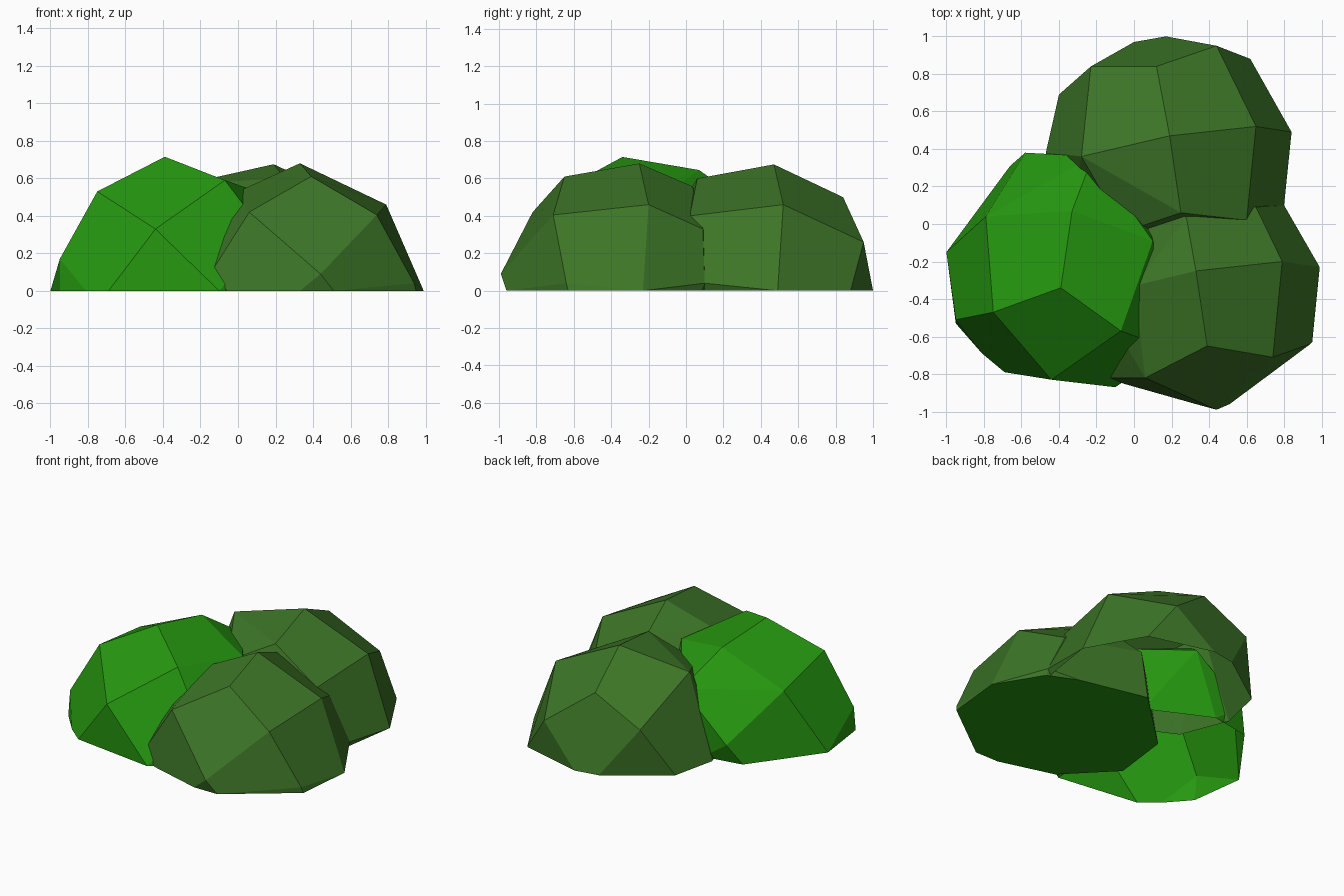
import bpy, bmesh, math

if "Cube" in bpy.data.objects:
    bpy.data.objects.remove(bpy.data.objects["Cube"])


def make_material(name, rgb):
    m = bpy.data.materials.new(name)
    m.diffuse_color = (*rgb, 1.0)
    m.use_nodes = True
    m.node_tree.nodes["Principled BSDF"].inputs["Base Color"].default_value = m.diffuse_color
    return m


bright = make_material("bright green", (0.019, 0.31, 0.005))
deep = make_material("deep green", (0.046, 0.178, 0.020))


def faceted_clump(name, rim, knuckles, mats, closed=False):
    """Convex low-poly dome from a ground outline and its upper corner points."""
    bm = bmesh.new()
    for x, y in rim:
        bm.verts.new((x, y, 0.0))
    for p in knuckles:
        bm.verts.new(p)
    hull = bmesh.ops.convex_hull(bm, input=bm.verts[:])
    loose = {g for g in hull["geom_interior"] + hull["geom_unused"]
             if isinstance(g, bmesh.types.BMVert)}
    bmesh.ops.delete(bm, geom=list(loose), context='VERTS')
    # merge nearly flat triangles into broad facets
    bmesh.ops.dissolve_limit(bm, angle_limit=math.radians(9),
                             verts=bm.verts[:], edges=bm.edges[:])
    bmesh.ops.recalc_face_normals(bm, faces=bm.faces[:])
    base = [f for f in bm.faces if all(v.co.z < 0.001 for v in f.verts)]
    if closed:
        for f in base:
            f.material_index = 1
    else:
        bmesh.ops.delete(bm, geom=base, context='FACES_ONLY')
    me = bpy.data.meshes.new(name)
    bm.to_mesh(me)
    bm.free()
    for m in mats:
        me.materials.append(m)
    ob = bpy.data.objects.new(name, me)
    bpy.context.collection.objects.link(ob)
    return ob


# left clump, open underneath
faceted_clump(
    "left_bush_clump",
    [(-1.0, -.15), (-.95, -.53), (-.81, -.69), (-.69, -.79), (-.10, -.87),
     (.12, -.72), (.18, -.30), (.05, .15), (-.38, .36), (-.66, .31)],
    [(-.39, -.34, .715), (-.33, .07, .645), (-.79, .04, .45),
     (-.75, -.47, .53), (-.44, -.83, .33), (-.07, -.57, .59),
     (.10, -.09, .53), (-.95, -.51, .17), (-.58, .38, .14),
     (-.22, .36, .44), (.15, -.65, .30)],
    [bright])

# front right clump, closed underneath
faceted_clump(
    "front_bush_clump",
    [(.95, -.63), (.99, -.23), (.80, .08), (.60, .17), (.12, .28),
     (-.31, -.13), (-.36, -.54), (-.06, -.85), (.33, -.96), (.51, -.96)],
    [(.33, -.25, .68), (.39, -.65, .61), (.79, -.20, .46),
     (.74, -.71, .405), (.06, -.82, .42), (.44, -.99, .09),
     (.94, -.64, .04), (.65, .09, .33), (.80, .10, .04),
     (.28, .03, .56), (.0, -.33, .53), (-.13, -.82, .12),
     (-.25, -.30, .30), (.12, .22, .36)],
    [deep, bright], closed=True)

# back clump, open underneath
faceted_clump(
    "back_bush_clump",
    [(.84, .49), (.62, .88), (.17, 1.0), (.0, .97), (-.40, .69),
     (-.47, .38), (-.34, .05), (.0, -.12), (.45, -.08), (.78, .10)],
    [(.19, .47, .675), (.12, .84, .50), (.65, .52, .46),
     (.25, .06, .60), (.60, .02, .40), (.44, .95, .26),
     (-.23, .84, .33), (-.28, .36, .57), (.80, .10, .04),
     (-.05, -.04, .44)],
    [deep])
